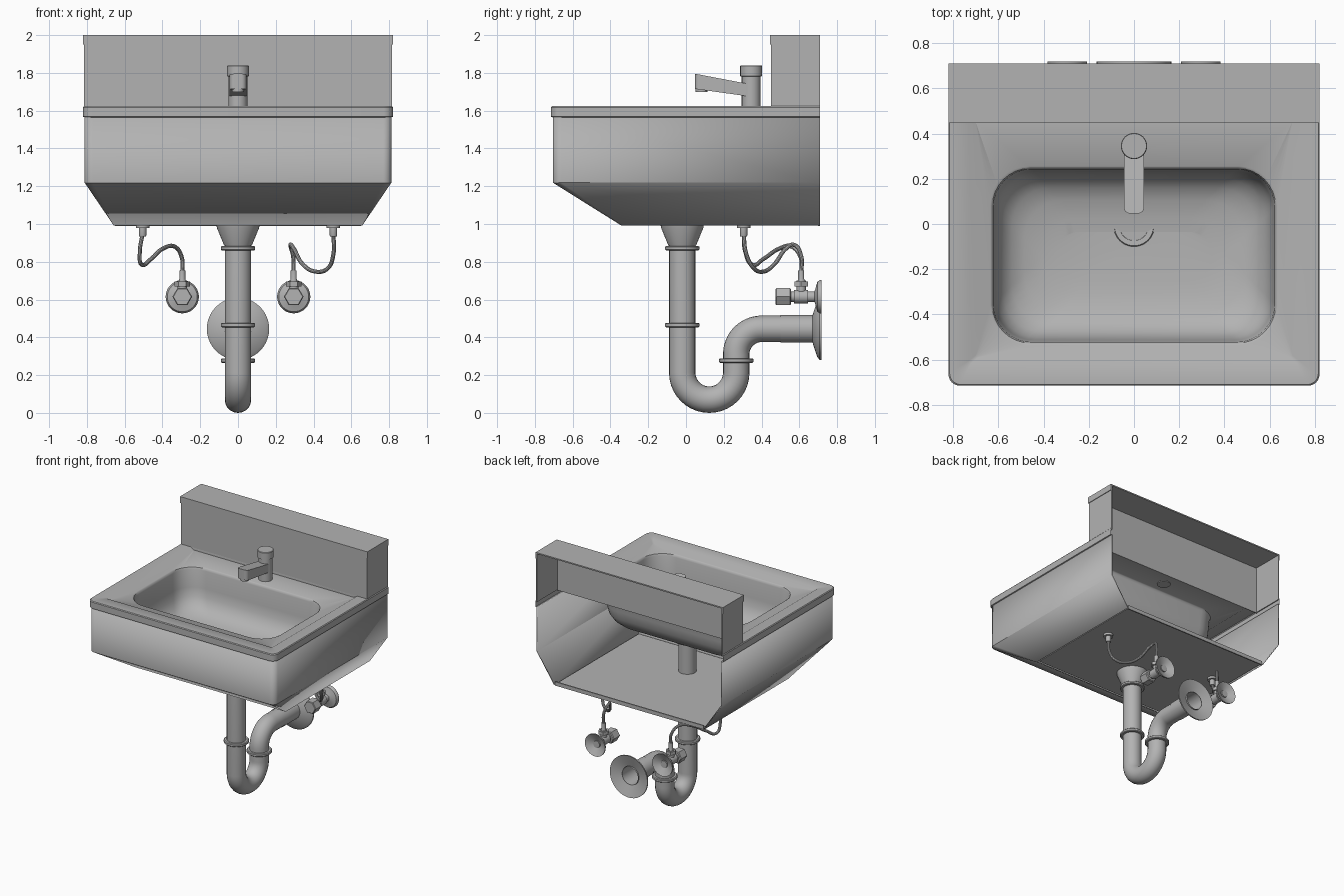
import bpy, bmesh, math
from mathutils import Matrix, Vector

cube = bpy.data.objects.get("Cube")
if cube:
    bpy.data.objects.remove(cube, do_unlink=True)

steel = bpy.data.materials.new("brushed_steel_grey")
steel.use_nodes = True
GREY = (0.45, 0.45, 0.45, 1)
steel.diffuse_color = GREY
steel.node_tree.nodes["Principled BSDF"].inputs["Base Color"].default_value = GREY


def finish(ob, angle=35):
    ob.data.materials.clear()
    ob.data.materials.append(steel)
    bpy.ops.object.select_all(action='DESELECT')
    ob.select_set(True)
    bpy.context.view_layer.objects.active = ob
    bpy.ops.object.shade_smooth_by_angle(angle=math.radians(angle))
    return ob


def loft(name, rings, closed=True, caps=False, matrix=None, thickness=0, angle=35):
    """Skin a sequence of equally long point rings."""
    bm = bmesh.new()
    rows = [[bm.verts.new(p) for p in ring] for ring in rings]
    n = len(rows[0])
    for a, b in zip(rows, rows[1:]):
        for i in range(n if closed else n - 1):
            j = (i + 1) % n
            bm.faces.new((a[i], a[j], b[j], b[i]))
    if caps:
        bm.faces.new(rows[0][::-1])
        bm.faces.new(rows[-1])
    bmesh.ops.remove_doubles(bm, verts=bm.verts, dist=1e-5)
    bmesh.ops.recalc_face_normals(bm, faces=bm.faces)
    if matrix:
        bm.transform(matrix)
    me = bpy.data.meshes.new(name)
    bm.to_mesh(me)
    bm.free()
    ob = bpy.data.objects.new(name, me)
    bpy.context.collection.objects.link(ob)
    if thickness:
        mod = ob.modifiers.new("sheet", 'SOLIDIFY')
        mod.thickness, mod.offset = thickness, 0
    return finish(ob, angle)


def turned(name, profile, loc, axis='Z', sides=40, caps=True):
    """Lathe a (radius, height) profile about a z or y axis."""
    rings = [[(r * math.cos(math.tau * i / sides), r * math.sin(math.tau * i / sides), h)
              for i in range(sides)] for r, h in profile]
    m = Matrix.Translation(loc)
    if axis == 'Y':
        m = m @ Matrix.Rotation(-math.pi / 2, 4, 'X')
    return loft(name, rings, caps=caps, matrix=m)


def rod(name, r, h0, h1, loc, axis='Z', sides=40):
    return turned(name, [(r, h0), (r, h1)], loc, axis, sides)


def round_rect(hx, y0, y1, r_front, r_back, z, steps=9):
    """Closed plan outline; z is a height or a function of y."""
    pts = []
    for sx, sy, r, start in ((1, 1, r_back, 0), (-1, 1, r_back, 90),
                             (-1, -1, r_front, 180), (1, -1, r_front, 270)):
        cx, cy = sx * (hx - r), (y1 - r) if sy > 0 else (y0 + r)
        for i in range(steps):
            a = math.radians(start + 90 * i / (steps - 1))
            x, y = cx + r * math.cos(a), cy + r * math.sin(a)
            pts.append((x, y, z(y) if callable(z) else z))
    return pts


def u_outline(hx, y0, y1, r, z):
    """Plan outline open along the back."""
    return [(-hx, y1, z)] + round_rect(hx, y0, y1, r, 0.001, z)[18:] + [(hx, y1, z)]


def box(name, x, y, z):
    rings = [[(x[0], y[0], h), (x[1], y[0], h), (x[1], y[1], h), (x[0], y[1], h)] for h in z]
    return loft(name, rings, caps=True)


def tube(name, pts, r, smooth=False):
    cu = bpy.data.curves.new(name, 'CURVE')
    cu.dimensions, cu.bevel_depth, cu.bevel_resolution = '3D', r, 8 if r > 0.03 else 3
    if smooth:
        sp = cu.splines.new('BEZIER')
        sp.bezier_points.add(len(pts) - 1)
        for bp, p in zip(sp.bezier_points, pts):
            bp.co, bp.handle_left_type, bp.handle_right_type = p, 'AUTO', 'AUTO'
    else:
        sp = cu.splines.new('POLY')
        sp.points.add(len(pts) - 1)
        for bp, p in zip(sp.points, pts):
            bp.co = (*p, 1)
    ob = bpy.data.objects.new(name, cu)
    bpy.context.collection.objects.link(ob)
    bpy.ops.object.select_all(action='DESELECT')
    ob.select_set(True)
    bpy.context.view_layer.objects.active = ob
    bpy.ops.object.convert(target='MESH')
    return finish(bpy.context.object)


BACK, WALL = 0.71, 0.45

# Housing: open-backed apron that tapers to the base pan
loft("housing", [u_outline(0.808, -0.70, BACK, 0.04, 1.57),
                 u_outline(0.808, -0.70, BACK, 0.04, 1.22),
                 u_outline(0.655, -0.34, BACK, 0.004, 0.995)],
     closed=False, thickness=0.008, angle=25)
box("base_pan", (-0.645, 0.645), (-0.33, BACK), (0.998, 1.004))
box("base_back_lip", (-0.65, 0.65), (BACK - 0.01, BACK), (0.99, 1.02))

# Rim skirt
loft("rim_skirt", [u_outline(0.812, -0.705, BACK, 0.05, 1.565),
                   u_outline(0.82, -0.715, BACK, 0.05, 1.568),
                   u_outline(0.82, -0.715, BACK, 0.05, 1.618),
                   u_outline(0.815, -0.71, BACK, 0.05, 1.624)], closed=False)

# Deck with raised rim, flowing into the bowl
rings = [round_rect(0.815, -0.71, WALL, 0.05, 0.001, 1.624),
         round_rect(0.73, -0.615, WALL, 0.01, 0.001, 1.624),
         round_rect(0.70, -0.59, WALL, 0.01, 0.001, 1.606)]
for inset, z in ((0, 1.606), (0.008, 1.60), (0.013, 1.585), (0.022, 1.45), (0.034, 1.385),
                 (0.058, 1.335), (0.095, 1.298), (0.15, 1.272), (0.23, 1.258), (0.29, 1.252)):
    r = min(0.17, 0.39 - inset)
    rings.append(round_rect(0.635 - inset, -0.535 + inset, 0.255 - inset, r, r, z))
rings.append(round_rect(0.088, -0.098, 0.078, 0.088, 0.088, 1.248))
loft("deck_and_bowl", rings)

# Waste outlet with perforated strainer
DRAIN = Vector((0, -0.01, 0))
turned("drain_flange", [(0.09, 1.248), (0.086, 1.254), (0.064, 1.252), (0.056, 1.235),
                        (0.0001, 1.235)], DRAIN, caps=False)
for i in range(7):
    a = math.tau * i / 6
    d = 0 if i == 6 else 0.033
    turned("strainer_hole", [(0.015, 1.235), (0.015, 1.24), (0.011, 1.24), (0.011, 1.235)],
           DRAIN + Vector((d * math.cos(a), d * math.sin(a), 0)), sides=16, caps=False)

# Splashback: front sheet, top and end panels, open behind
box("splash_front", (-0.815, 0.815), (WALL, WALL + 0.006), (1.606, 1.995))
box("splash_top", (-0.82, 0.82), (WALL - 0.004, BACK), (1.99, 2.0))
box("splash_top_lip", (-0.82, 0.82), (WALL - 0.004, WALL + 0.002), (1.95, 1.995))
for s in (-1, 1):
    box("splash_end", sorted((s * 0.807, s * 0.815)), (WALL, BACK), (1.61, 1.995))
    box("splash_end_lip", sorted((s * 0.814, s * 0.82)), (WALL - 0.004, BACK), (1.95, 1.995))

# Tap
TAP = (0, 0.345, 0)
rod("tap_body", 0.05, 1.6, 1.785, TAP)
turned("tap_cap", [(0.05, 1.78), (0.058, 1.783), (0.058, 1.836), (0.055, 1.84)], TAP)
spout_low = lambda y: 1.715 - 0.14 * (y - 0.05)
spout_high = lambda y: 1.795 - 0.19 * (y - 0.05)
loft("tap_spout", [round_rect(0.044, 0.047, 0.35, 0.025, 0.01, f) for f in (spout_low, spout_high)],
     caps=True)
rod("tap_aerator", 0.032, 1.698, 1.72, (0, 0.083, 0), sides=24)

# Waste pipe: tailpiece, funnel, trap and wall outlet
PY = -0.02
rod("tailpiece", 0.065, 0.99, 1.25, (0, PY, 0))
turned("waste_funnel", [(0.115, 0.997), (0.112, 0.98), (0.073, 0.885)], (0, PY, 0))


def arc(cy, cz, r, a0, a1, n=20):
    return [(0, cy + r * math.cos(t), cz + r * math.sin(t))
            for t in (math.radians(a0 + (a1 - a0) * i / n) for i in range(n + 1))]


path = [(0, PY, 0.89)] + arc(PY + 0.143, 0.213, 0.143, 180, 360)
path += arc(PY + 0.421, 0.31, 0.135, 180, 90) + [(0, 0.7, 0.445)]
tube("trap_pipe", path, 0.07)
for y, z in ((PY, 0.86), (PY, 0.453), (PY + 0.286, 0.265)):
    turned("pipe_collar", [(0.085, z), (0.091, z + 0.005), (0.091, z + 0.019),
                           (0.085, z + 0.024)], (0, y, 0))
turned("outlet_sleeve", [(0.073, 0.5), (0.073, 0.68)], (0, 0, 0.445), 'Y', caps=False)


def wall_rose(name, r_in, r_out, loc, y0):
    """Flared, hollow-backed cover plate."""
    turned(name, [(r_in, y0), (r_in + 0.15 * (r_out - r_in), y0 + 0.004), (r_out * 0.9, 0.695),
                  (r_out, 0.708), (r_out, 0.718), (r_out * 0.96, 0.716), (r_in, 0.69)],
           loc, 'Y', caps=False)


wall_rose("outlet_rose", 0.072, 0.165, (0, 0, 0.445), 0.67)

# Supply valves and flexible hoses, one per side
HOSES = {-1: ((0.505, 0.305, 0.95), (0.52, 0.315, 0.85), (0.51, 0.35, 0.785), (0.46, 0.41, 0.815),
              (0.40, 0.49, 0.868), (0.335, 0.56, 0.88), (0.297, 0.608, 0.82), (0.295, 0.61, 0.74)),
         1: ((0.505, 0.305, 0.95), (0.505, 0.32, 0.84), (0.475, 0.36, 0.765), (0.41, 0.41, 0.748),
             (0.34, 0.47, 0.79), (0.295, 0.53, 0.87), (0.278, 0.57, 0.89), (0.292, 0.61, 0.83),
             (0.295, 0.61, 0.74))}
for s, pts in HOSES.items():
    tube("supply_hose", [(s * x, y, z) for x, y, z in pts], 0.011, smooth=True)
    turned("hose_inlet", [(0.018, 0.935), (0.02, 0.94), (0.02, 0.98), (0.036, 0.98), (0.036, 0.998)],
           (s * 0.505, 0.305, 0), sides=20)
    axis = (s * 0.295, 0, 0.615)
    turned("valve_handle", [(0.047, 0.475), (0.052, 0.48), (0.052, 0.55), (0.046, 0.556)],
           axis, 'Y', sides=6)
    rod("valve_stem", 0.028, 0.55, 0.7, axis, 'Y', 24)
    rod("valve_body", 0.036, 0.572, 0.645, axis, 'Y', 24)
    post = (s * 0.295, 0.61, 0)
    rod("valve_neck", 0.024, 0.6, 0.70, post, sides=20)
    rod("valve_nut", 0.04, 0.668, 0.695, post, sides=6)
    turned("hose_ferrule", [(0.02, 0.695), (0.016, 0.71), (0.016, 0.755)], post, sides=20)
    wall_rose("valve_rose", 0.028, 0.088, axis, 0.68)
